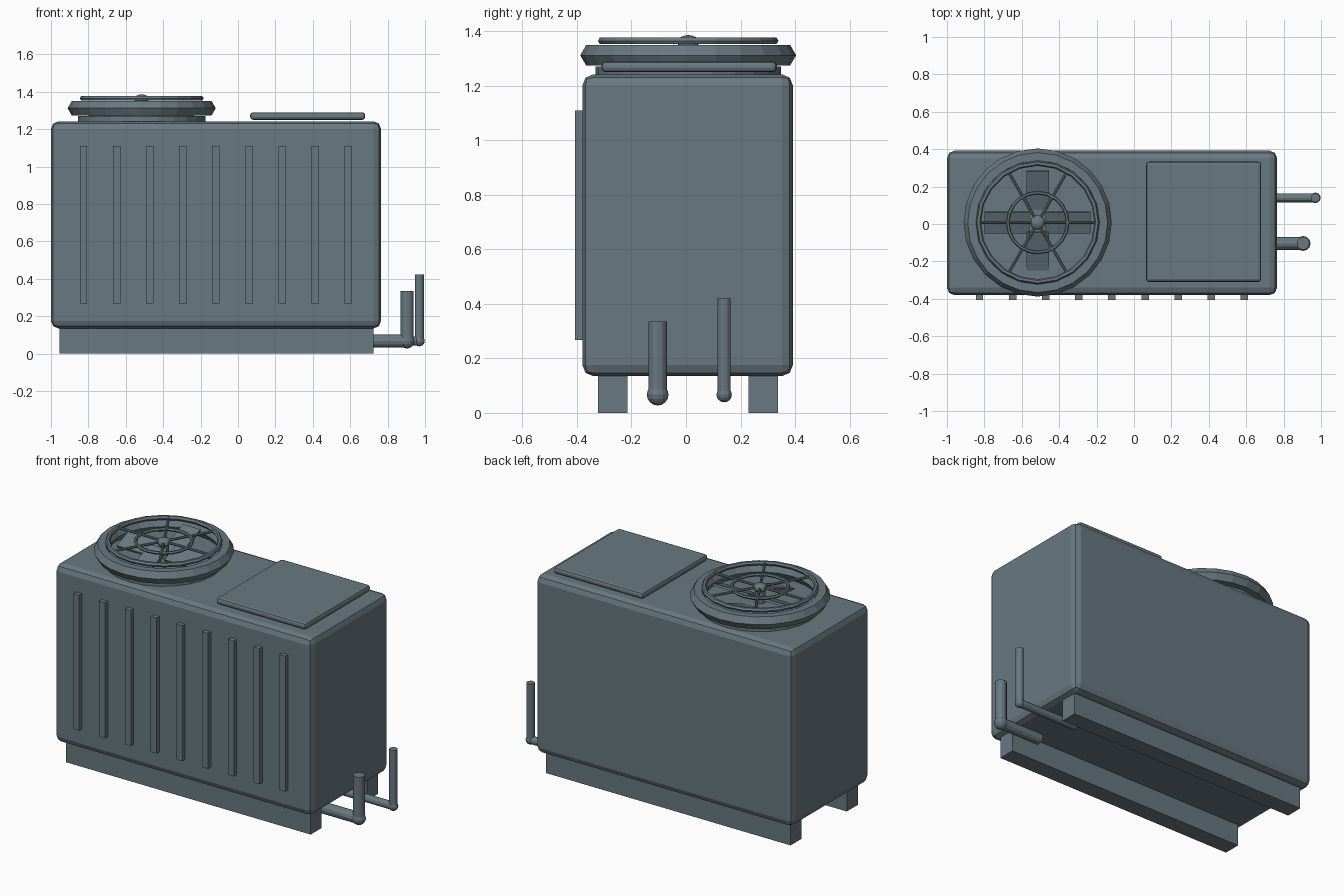
import bpy, bmesh, math
from mathutils import Matrix, Vector

if "Cube" in bpy.data.objects:
    bpy.data.objects.remove(bpy.data.objects["Cube"], do_unlink=True)

metal = bpy.data.materials.new("slate_grey_metal")
metal.use_nodes = True
colour = (0.14, 0.19, 0.22, 1)
metal.diffuse_color = colour
metal.node_tree.nodes["Principled BSDF"].inputs["Base Color"].default_value = colour


def finish(name, bm):
    mesh = bpy.data.meshes.new(name)
    bmesh.ops.recalc_face_normals(bm, faces=bm.faces)
    bm.to_mesh(mesh)
    bm.free()
    mesh.materials.append(metal)
    obj = bpy.data.objects.new(name, mesh)
    bpy.context.collection.objects.link(obj)
    return obj


def box(name, lo, hi, bevel=0, segments=2, tilt=0):
    lo, hi = Vector(lo), Vector(hi)
    bm = bmesh.new()
    move = Matrix.Translation((lo + hi) / 2) @ Matrix.Rotation(tilt, 4, "X")
    bmesh.ops.create_cube(bm, size=1, matrix=move @ Matrix.Diagonal((*(hi - lo), 1)))
    obj = finish(name, bm)
    if bevel:
        mod = obj.modifiers.new("rounded_edges", "BEVEL")
        mod.width, mod.segments = bevel, segments
    return obj


def rod(name, a, b, radius, sides=12):
    a, b = Vector(a), Vector(b)
    bm = bmesh.new()
    turn = (b - a).to_track_quat("Z", "Y").to_matrix().to_4x4()
    bmesh.ops.create_cone(bm, cap_ends=True, segments=sides, radius1=radius, radius2=radius,
                          depth=(b - a).length, matrix=Matrix.Translation((a + b) / 2) @ turn)
    return finish(name, bm)


def ball(name, centre, radius, squash=1):
    bm = bmesh.new()
    bmesh.ops.create_uvsphere(bm, u_segments=12, v_segments=8, radius=radius,
                              matrix=Matrix.Translation(centre) @ Matrix.Diagonal((1, 1, squash, 1)))
    return finish(name, bm)


def ring(name, centre, major, minor, sides, section=6):
    bm = bmesh.new()
    loops = []
    for i in range(sides):
        a = math.tau * i / sides
        loop = []
        for j in range(section):
            b = math.tau * j / section
            r = major + minor * math.cos(b)
            loop.append(bm.verts.new((centre[0] + r * math.cos(a), centre[1] + r * math.sin(a),
                                      centre[2] + minor * math.sin(b))))
        loops.append(loop)
    for i in range(sides):
        p, q = loops[i], loops[(i + 1) % sides]
        for j in range(section):
            k = (j + 1) % section
            bm.faces.new((p[j], q[j], q[k], p[k]))
    return finish(name, bm)


# Cabinet, access panel and skids
box("cabinet", (-1, -0.38, 0.135), (0.765, 0.392, 1.242), 0.04)
box("access_panel", (0.065, -0.31, 1.25), (0.68, 0.333, 1.29), 0.015)
box("front_skid", (-0.955, -0.322, 0), (0.725, -0.215, 0.15))
box("back_skid", (-0.955, 0.23, 0), (0.725, 0.337, 0.15))

# Front ribs
for i in range(9):
    x = -0.826 + 0.177 * i
    box(f"front_rib_{i + 1}", (x - 0.02, -0.407, 0.268), (x + 0.02, -0.37, 1.11))

# Fan housing
fx, fy = -0.515, 0.008
rod("fan_collar", (fx, fy, 1.23), (fx, fy, 1.27), 0.34, 24)
ring("fan_shroud", (fx, fy, 1.312), 0.352, 0.044, 24)

# Fan blades, all pitched the same way
for i in range(4):
    a = math.pi / 2 * i
    dx, dy = math.cos(a), math.sin(a)
    hx, hy = 0.06 + 0.06 * abs(dx), 0.06 + 0.06 * abs(dy)
    cx, cy = fx + 0.163 * dx, fy + 0.163 * dy
    box(f"fan_blade_{i + 1}", (cx - hx, cy - hy, 1.293), (cx + hx, cy + hy, 1.307), tilt=0.38)

# Guard grille
gz = 1.365
ring("guard_outer_ring", (fx, fy, gz), 0.317, 0.014, 20)
ring("guard_inner_ring", (fx, fy, gz), 0.16, 0.01, 20)
for i in range(6):
    a = math.tau * i / 6
    rod(f"guard_spoke_{i + 1}", (fx, fy, gz),
        (fx + 0.317 * math.cos(a), fy + 0.317 * math.sin(a), gz), 0.008, 8)
ball("guard_hub", (fx, fy, gz - 0.005), 0.04, 0.65)
rod("fan_hub", (fx, fy, 1.26), (fx, fy, gz), 0.03)

# Service pipes with ball elbows
for name, start, x, y, r, top in (("thick", 0.62, 0.904, -0.104, 0.034, 0.335),
                                  ("thin", 0.56, 0.97, 0.14, 0.024, 0.422)):
    z = 0.067
    rod(f"{name}_pipe_run", (start, y, z), (x, y, z), r)
    rod(f"{name}_pipe_riser", (x, y, z), (x, y, top), r)
    ball(f"{name}_pipe_elbow", (x, y, z), r * 1.17)
